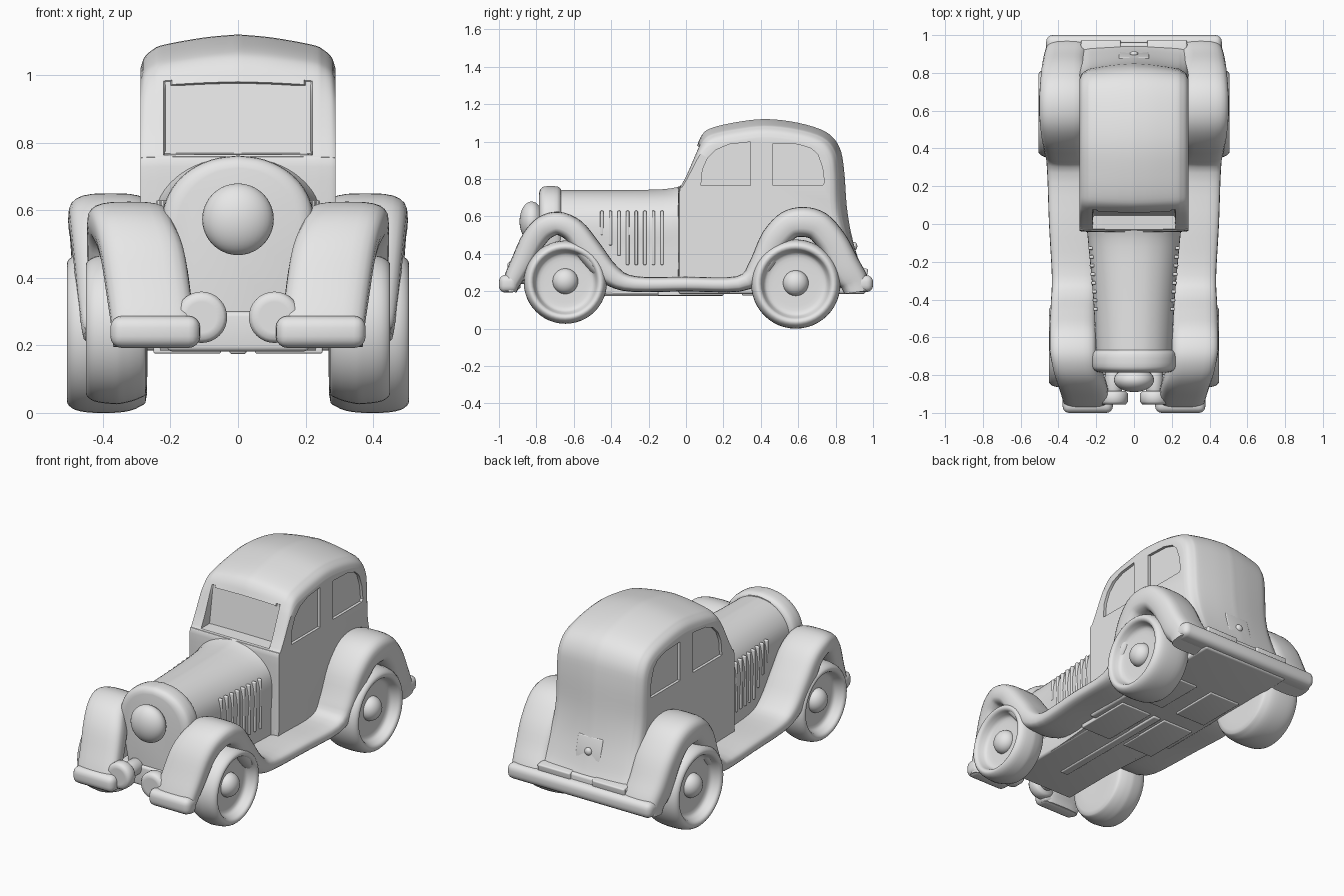
import bpy, bmesh, math
from mathutils import Vector, Matrix

if "Cube" in bpy.data.objects:
    bpy.data.objects.remove(bpy.data.objects["Cube"])

grey = bpy.data.materials.new("plain grey")
grey.use_nodes = True
grey.diffuse_color = (0.8, 0.8, 0.8, 1)
grey.node_tree.nodes["Principled BSDF"].inputs["Base Color"].default_value = (0.8, 0.8, 0.8, 1)


def finish(name, bm, mirror=False, angle=40):
    bmesh.ops.remove_doubles(bm, verts=bm.verts, dist=1e-5)
    bmesh.ops.recalc_face_normals(bm, faces=bm.faces)
    mesh = bpy.data.meshes.new(name)
    bm.to_mesh(mesh)
    bm.free()
    mesh.materials.append(grey)
    ob = bpy.data.objects.new(name, mesh)
    bpy.context.collection.objects.link(ob)
    if mirror:
        ob.modifiers.new("mirror", 'MIRROR').use_mirror_merge = False
    bpy.ops.object.select_all(action='DESELECT')
    ob.select_set(True)
    bpy.context.view_layer.objects.active = ob
    bpy.ops.object.shade_smooth_by_angle(angle=math.radians(angle))


def spline(points, steps=4):
    """Smooth curve through tuples of any length."""
    p = [Vector(q) for q in points]
    p = [p[0]] + p + [p[-1]]
    out = []
    for a, b, c, d in zip(p, p[1:], p[2:], p[3:]):
        for i in range(steps):
            t = i / steps
            out.append(0.5 * (2 * b + (c - a) * t + (2 * a - 5 * b + 4 * c - d) * t ** 2
                              + (3 * b - a - 3 * c + d) * t ** 3))
    return out + [p[-1]]


def bridge(bm, a, b):
    for i in range(len(a)):
        j = (i + 1) % len(a)
        bm.faces.new((a[i], a[j], b[j], b[i]))


def skin(rings):
    """Bridge closed rings of points and cap both ends."""
    bm = bmesh.new()
    rows = [[bm.verts.new(p) for p in ring] for ring in rings]
    for a, b in zip(rows, rows[1:]):
        bridge(bm, a, b)
    bm.faces.new(rows[0])
    bm.faces.new(rows[-1])
    return bm


def block(name, x, y, z, bevel=0.02, mirror=False, tilt=0):
    bm = bmesh.new()
    bmesh.ops.create_cube(bm, size=1)
    bmesh.ops.scale(bm, verts=bm.verts, vec=(x[1] - x[0], y[1] - y[0], z[1] - z[0]))
    bmesh.ops.bevel(bm, geom=bm.edges[:], offset=bevel, segments=4, profile=0.5, affect='EDGES')
    bmesh.ops.rotate(bm, verts=bm.verts, matrix=Matrix.Rotation(tilt, 3, 'X'))
    bmesh.ops.translate(bm, verts=bm.verts, vec=(sum(x) / 2, sum(y) / 2, sum(z) / 2))
    finish(name, bm, mirror)


def ball(name, centre, size, mirror=False):
    bm = bmesh.new()
    bmesh.ops.create_uvsphere(bm, u_segments=32, v_segments=20, radius=1)
    bmesh.ops.scale(bm, verts=bm.verts, vec=size)
    bmesh.ops.translate(bm, verts=bm.verts, vec=centre)
    finish(name, bm, mirror)


# Cabin: side profile (y, z, edge rounding) carried across the width
profile = spline([(-.045, .2, .1), (-.045, .5, .1), (-.045, .73, .1), (-.03, .765, .12), (0, .825, .15),
                  (.04, .925, .25), (.06, .98, .4), (.085, 1.035, .65), (.13, 1.07, .85), (.25, 1.1, .9),
                  (.42, 1.12, .9), (.6, 1.1, .9), (.75, 1.05, .85), (.82, .97, .8), (.845, .85, .8),
                  (.86, .65, .8), (.885, .5, .7), (.925, .36, .5), (.96, .27, .3), (.96, .2, .3)])
roll = spline([(0, 0), (.1, .01), (.22, .034), (.252, .05), (.277, .075), (.288, .11)])
across = [(-x, d) for x, d in reversed(roll[1:])] + [tuple(r) for r in roll]
middle = Vector((.42, .6))
bm = bmesh.new()
rows = []
for x, d in across:
    row = []
    for p in profile:
        q = p.xy + (middle - p.xy).normalized() * d * p.z
        row.append(bm.verts.new((x, q.x, q.y)))
    rows.append(row)
for a, b in zip(rows, rows[1:]):
    bridge(bm, a, b)

# Side walls with recessed windows
windows = [[(.08, .765), (.088, .85), (.115, .91), (.16, .955), (.23, .985), (.345, .998), (.345, .765)],
           [(.465, .765), (.465, .99), (.6, .985), (.67, .963), (.705, .93), (.73, .86), (.74, .78), (.73, .765)]]
for wall, side in ((rows[0], -1), (rows[-1], 1)):
    loops = [[bm.verts.new((side * .288, y, z)) for y, z in w] for w in windows]
    rim = [bm.edges.get(e) for e in zip(wall, wall[1:] + wall[:1])]
    for loop in loops:
        rim += [bm.edges.new(e) for e in zip(loop, loop[1:] + loop[:1])]
    bmesh.ops.triangle_fill(bm, use_beauty=True, edges=rim, normal=(side, 0, 0))
    for loop in loops:
        glass = [bm.verts.new((side * .272, v.co.y, v.co.z)) for v in loop]
        bridge(bm, loop, glass)
        bm.faces.new(glass)

# Recessed windscreen
screen = []
for f in bm.faces:
    c = f.calc_center_median()
    if abs(c.x) < .22 and .767 < c.z < .978 and c.y < .1:
        screen.append(f)
bmesh.ops.inset_region(bm, faces=screen, thickness=.005)
for v in {v for f in screen for v in f.verts}:
    v.co.y = .045 + (v.co.z - .765) * .15
finish("cabin", bm, angle=35)


# Bonnet and radiator shell: arched sections along y
def arch(y, w, top, waist, foot):
    half = spline([(0, top), (.35 * w, top - .012), (.68 * w, top - .05), (.92 * w, top - .115),
                   (w, top - .2), (waist * w, .42), ((waist + foot) / 2 * w, .28), (foot * w, .185)])
    return [(x, y, z) for x, z in half] + [(-x, y, z) for x, z in reversed(half[1:])]


finish("bonnet", skin([arch(y, w, top, .98, .97) for y, w, top in spline(
    [(-.7, .2, .74), (-.4, .215, .74), (-.12, .24, .745), (-.02, .25, .765)])]))
finish("radiator_shell", skin([arch(y, w, top, .9, .62) for y, w, top in spline(
    [(-.785, .185, .725), (-.778, .205, .745), (-.755, .222, .76), (-.69, .222, .76), (-.668, .205, .745)], 3)]))

# Bonnet louvres
for i in range(8):
    y = -.45 + i * .046
    w = .213 + .085 * (y + .4)
    block("bonnet_louvre", (w - .02, w + .006), (y - .009, y + .009),
          (max(.34, .5 - (y + .45) * 1.2), .63), .006, True)


# Fenders and running board: one rounded sweep (y, z, inner x, outer x, thickness)
def rounded(v):
    return math.copysign(abs(v) ** .62, v)


path = spline([(-.985, .2, .13, .37, .08), (-.975, .27, .13, .375, .1), (-.93, .38, .14, .39, .12),
               (-.87, .51, .16, .41, .13), (-.79, .595, .19, .43, .13), (-.68, .625, .2, .445, .125),
               (-.56, .575, .2, .447, .13), (-.46, .455, .2, .445, .14), (-.37, .335, .2, .44, .12),
               (-.27, .28, .2, .435, .085), (0, .278, .2, .45, .08), (.27, .28, .2, .46, .085),
               (.34, .36, .24, .475, .13), (.41, .515, .25, .49, .15), (.51, .62, .25, .5, .155),
               (.63, .65, .25, .503, .16), (.75, .615, .25, .5, .16), (.85, .505, .25, .493, .16),
               (.92, .375, .25, .483, .17), (.97, .28, .24, .47, .16), (.985, .205, .24, .465, .14)])
rings = []
for i, (y, z, x0, x1, t) in enumerate(path):
    a, b = path[max(i - 1, 0)], path[min(i + 1, len(path) - 1)]
    n = Vector((a[1] - b[1], b[0] - a[0])).normalized()
    ring = []
    for k in range(24):
        angle = k * math.tau / 24
        d = t / 2 * (rounded(math.sin(angle)) - 1)
        ring.append(((x0 + x1) / 2 + (x1 - x0) / 2 * rounded(math.cos(angle)), y + n.x * d, z + n.y * d))
    rings.append(ring)
finish("fender_and_running_board", skin(rings), True)


# Wheels: turned tyre and dished disc, with a domed hub
def wheel(name, y, z, r, inner, outer):
    turned = spline([(.02, inner), (.78, inner), (.92, inner + .02), (.99, inner + .07), (1, outer - .08),
                     (.965, outer - .025), (.88, outer), (.79, outer - .005), (.74, outer - .03),
                     (.66, outer - .055), (.4, outer - .06), (.02, outer - .06)], 3)
    finish(name, skin([[(x, y + r * s * math.cos(k * math.tau / 48), z + r * s * math.sin(k * math.tau / 48))
                        for k in range(48)] for s, x in turned]), True)
    ball(name + "_hub", (outer - .06, y, z + .005), (.058, .068, .068), True)


wheel("front_wheel", -.645, .248, .222, .27, .449)
wheel("rear_wheel", .587, .238, .238, .27, .505)

# Lamps and bumpers
ball("headlamp", (0, -.825, .573), (.106, .065, .106))
for name, y0, y1, r in (("fog_lamp", -.955, -.885, .076), ("fog_lamp_stem", -.9, -.76, .045)):
    lathe = [(y0, .6), (y0, .85), (y0 + .015, 1), (y1 - .015, 1), (y1, .85)]
    finish(name, skin([[(.108 + r * s * math.cos(k * math.tau / 32), y, .283 + r * s * math.sin(k * math.tau / 32))
                        for k in range(32)] for y, s in lathe]), True, 60)
block("front_bumper", (.112, .378), (-1, -.9), (.192, .287), .035, True)
block("rear_bumper", (-.465, .465), (.89, 1), (.195, .285), .035)
block("tail_lamp", (.07, .28), (.89, .97), (.27, .325), .008, True, -.15)
block("rear_plate", (-.08, .08), (.872, .896), (.39, .52), .008, tilt=.24)
ball("rear_plate_knob", (0, .9, .44), (.022, .016, .022))

# Underside
block("floor", (-.285, .285), (-.04, .96), (.185, .32), .015)
block("front_floor", (-.21, .21), (-.8, 0), (.182, .3), .015)
block("rear_floor_panel", (.05, .25), (.3, .6), (.176, .2), .005, True)
block("mid_floor_panel", (.05, .25), (-.15, .2), (.176, .2), .005, True)
block("drive_shaft_tunnel", (-.025, .025), (-.6, .2), (.174, .2), .008)
